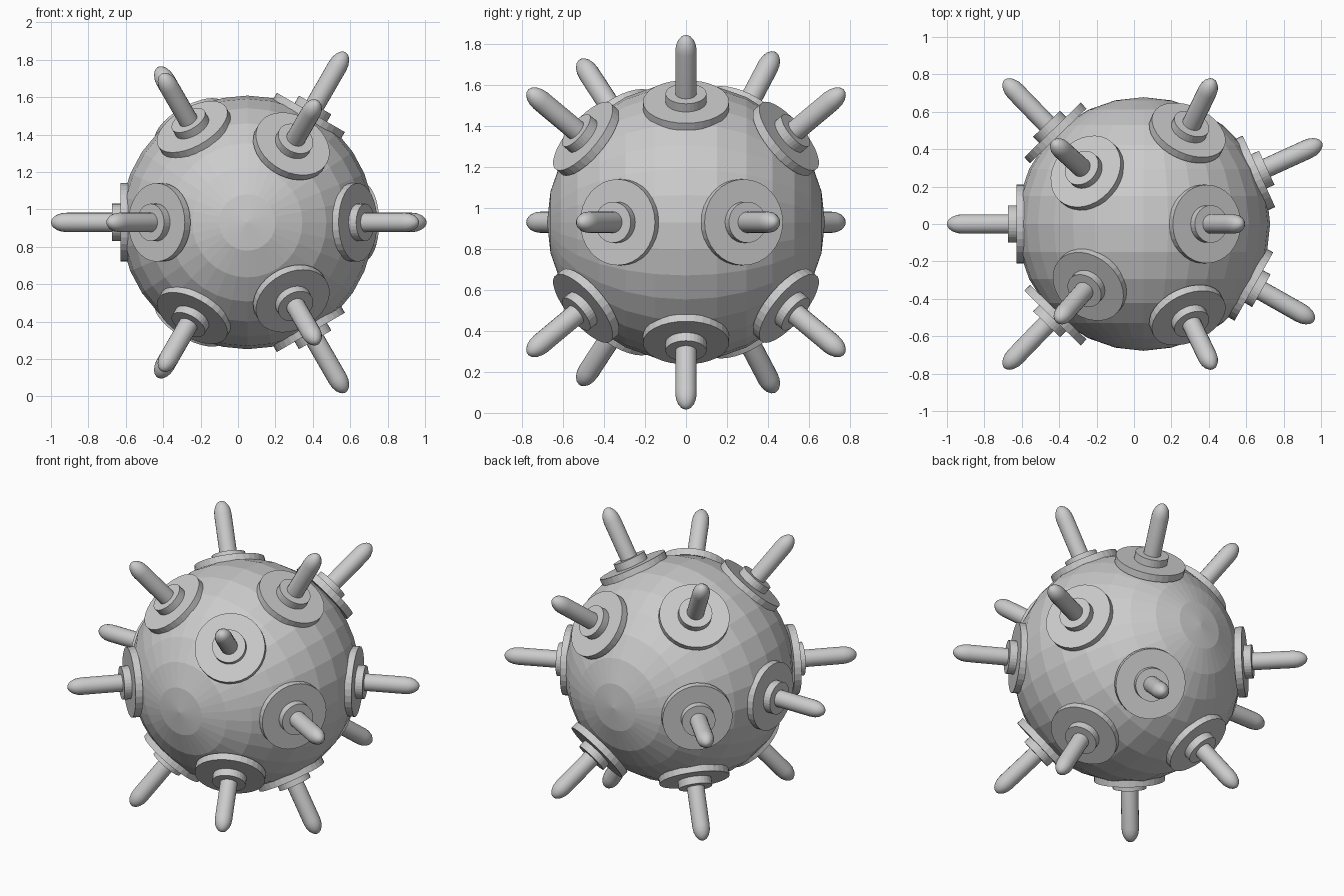
import bpy
from math import radians, sin, cos
from mathutils import Vector, Matrix

if "Cube" in bpy.data.objects:
    bpy.data.objects.remove(bpy.data.objects["Cube"])

CENTRE = Vector((0.05, 0, 0.93))
R = 0.678

# Ball, with its poles on the front-back axis
bpy.ops.mesh.primitive_uv_sphere_add(segments=32, ring_count=14, radius=R, location=CENTRE,
                                     rotation=(radians(90), 0, 0))
bpy.context.object.name = "ball"


def lathe(name, profile, sides, matrix):
    """Surface of revolution about local z, from (radius, height) points on a closed profile."""
    verts, faces = [], []
    for r, h in profile:
        for i in range(sides):
            a = radians(360 * i / sides)
            verts.append((r * cos(a), r * sin(a), h))
    for k in range(len(profile) - 1):
        for i in range(sides):
            j = (i + 1) % sides
            faces.append((k * sides + i, k * sides + j, (k + 1) * sides + j, (k + 1) * sides + i))
    faces.append(tuple(reversed(range(sides))))
    faces.append(tuple(range((len(profile) - 1) * sides, len(profile) * sides)))
    mesh = bpy.data.meshes.new(name)
    mesh.from_pydata(verts, [], faces)
    ob = bpy.data.objects.new(name, mesh)
    ob.matrix_world = matrix
    bpy.context.collection.objects.link(ob)
    return ob


def horn(number, latitude, angle, lift):
    """Base plate, collar and round-tipped rod pointing straight out of the ball."""
    la, an = radians(latitude), radians(angle)
    d = Vector((cos(la) * cos(an), sin(la), cos(la) * sin(an)))
    m = Matrix.Translation(CENTRE + d * lift) @ d.to_track_quat('Z', 'Y').to_matrix().to_4x4()
    lathe(f"base_plate_{number}", [(0.21, 0.635), (0.21, 0.679)], 32, m)
    lathe(f"collar_{number}", [(0.1, 0.66), (0.1, 0.725)], 32, m)
    dome = [(0.052 * cos(radians(t)), 0.965 + 0.085 * sin(radians(t))) for t in (0, 20, 40, 60, 75, 86)]
    rod = lathe(f"horn_{number}", [(0.052, 0.7)] + dome, 20, m)
    bpy.ops.object.select_all(action='DESELECT')
    rod.select_set(True)
    bpy.context.view_layer.objects.active = rod
    bpy.ops.object.shade_smooth_by_angle(angle=radians(35))


# Five rings of three horns, alternate rings turned by 60 degrees
rings = [(0, 60, 0), (24.5, 0, 0), (-29.5, 0, 0), (46, 60, 0.02), (-46, 60, 0.02)]
n = 1
for latitude, start, lift in rings:
    for k in range(3):
        horn(n, latitude, start + 120 * k, lift)
        n += 1
